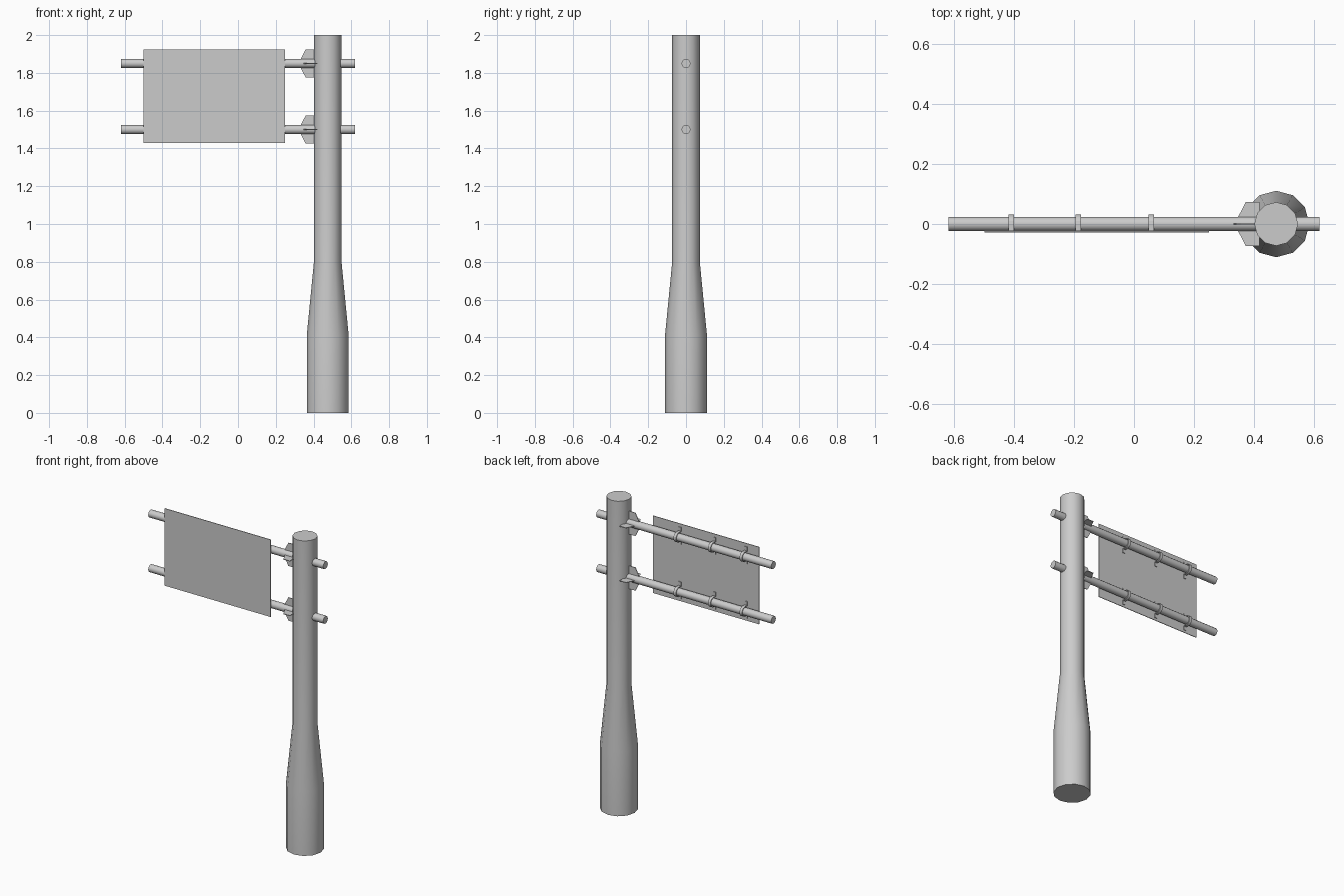
import bpy, bmesh, math
from mathutils import Vector

if "Cube" in bpy.data.objects:
    bpy.data.objects.remove(bpy.data.objects["Cube"])

POLE_X = 0.475
RAIL_Z = (1.50, 1.85)


def finish(name, bm, smooth=False):
    bmesh.ops.recalc_face_normals(bm, faces=bm.faces[:])
    me = bpy.data.meshes.new(name)
    bm.to_mesh(me)
    bm.free()
    ob = bpy.data.objects.new(name, me)
    bpy.context.collection.objects.link(ob)
    if smooth:
        bpy.ops.object.select_all(action='DESELECT')
        bpy.context.view_layer.objects.active = ob
        ob.select_set(True)
        bpy.ops.object.shade_smooth_by_angle(angle=math.radians(40))
    return ob


def lathe(name, profile, sides, place):
    """Capped tube; profile is (radius, distance), place maps (a, b, distance) to a point."""
    bm = bmesh.new()
    rings = []
    for r, d in profile:
        angles = [2 * math.pi * i / sides for i in range(sides)]
        rings.append([bm.verts.new(place(r * math.cos(a), r * math.sin(a), d)) for a in angles])
    for lo, hi in zip(rings, rings[1:]):
        for i in range(sides):
            j = (i + 1) % sides
            bm.faces.new((lo[i], lo[j], hi[j], hi[i]))
    bm.faces.new(rings[0])
    bm.faces.new(rings[-1])
    return finish(name, bm, True)


def plate(name, outline, push):
    """Closed outline extruded into a thin plate."""
    bm = bmesh.new()
    face = bm.faces.new([bm.verts.new(p) for p in outline])
    new = bmesh.ops.extrude_face_region(bm, geom=[face])['geom']
    bmesh.ops.translate(bm, vec=push, verts=[g for g in new if isinstance(g, bmesh.types.BMVert)])
    return finish(name, bm)


def strap(name, x, z, width=0.018):
    """Bent strip over the back of a rail with flanges against the panel."""
    r = 0.029
    path = [(-0.022, 0.055), (-0.022, r)]
    path += [(r * math.sin(math.pi * i / 10), r * math.cos(math.pi * i / 10)) for i in range(11)]
    path += [(-0.022, -r), (-0.022, -0.055)]
    bm = bmesh.new()
    rows = [[bm.verts.new((x + s * width / 2, y, z + dz)) for s in (-1, 1)] for y, dz in path]
    for a, b in zip(rows, rows[1:]):
        bm.faces.new((a[0], a[1], b[1], b[0]))
    ob = finish(name, bm)
    mod = ob.modifiers.new("thickness", 'SOLIDIFY')
    mod.thickness = 0.005
    mod.offset = 0


# Pole with a wider tapered foot
lathe("pole", [(0.111, 0), (0.111, 0.41), (0.073, 0.80), (0.073, 2.0)], 12,
      lambda a, b, d: (POLE_X + a, b, d))

# Sign panel in front of the rails
plate("sign_panel", [(-0.5, -0.028, 1.43), (0.25, -0.028, 1.43),
                     (0.25, -0.028, 1.925), (-0.5, -0.028, 1.925)], Vector((0, 0.004, 0)))

for tag, z in zip(("lower", "upper"), RAIL_Z):
    # Horizontal rail through the pole
    lathe(f"{tag}_rail", [(0.024, -0.62), (0.024, 0.62)], 12,
          lambda a, b, d: (d, a, z + b))

    # Crossed gusset plates where rail meets pole
    half = [(0.331, 0.022), (0.358, 0.074), (0.403, 0.074)]
    outline = half + [(x, -s) for x, s in reversed(half)]
    plate(f"{tag}_upright_gusset", [(x, -0.002, z + s) for x, s in outline], Vector((0, 0.004, 0)))
    plate(f"{tag}_flat_gusset", [(x + 0.016, s, z - 0.002) for x, s in outline], Vector((0, 0, 0.004)))

    # Straps holding the panel
    for i, x in enumerate((-0.41, -0.186, 0.058)):
        strap(f"{tag}_strap_{i + 1}", x, z)
